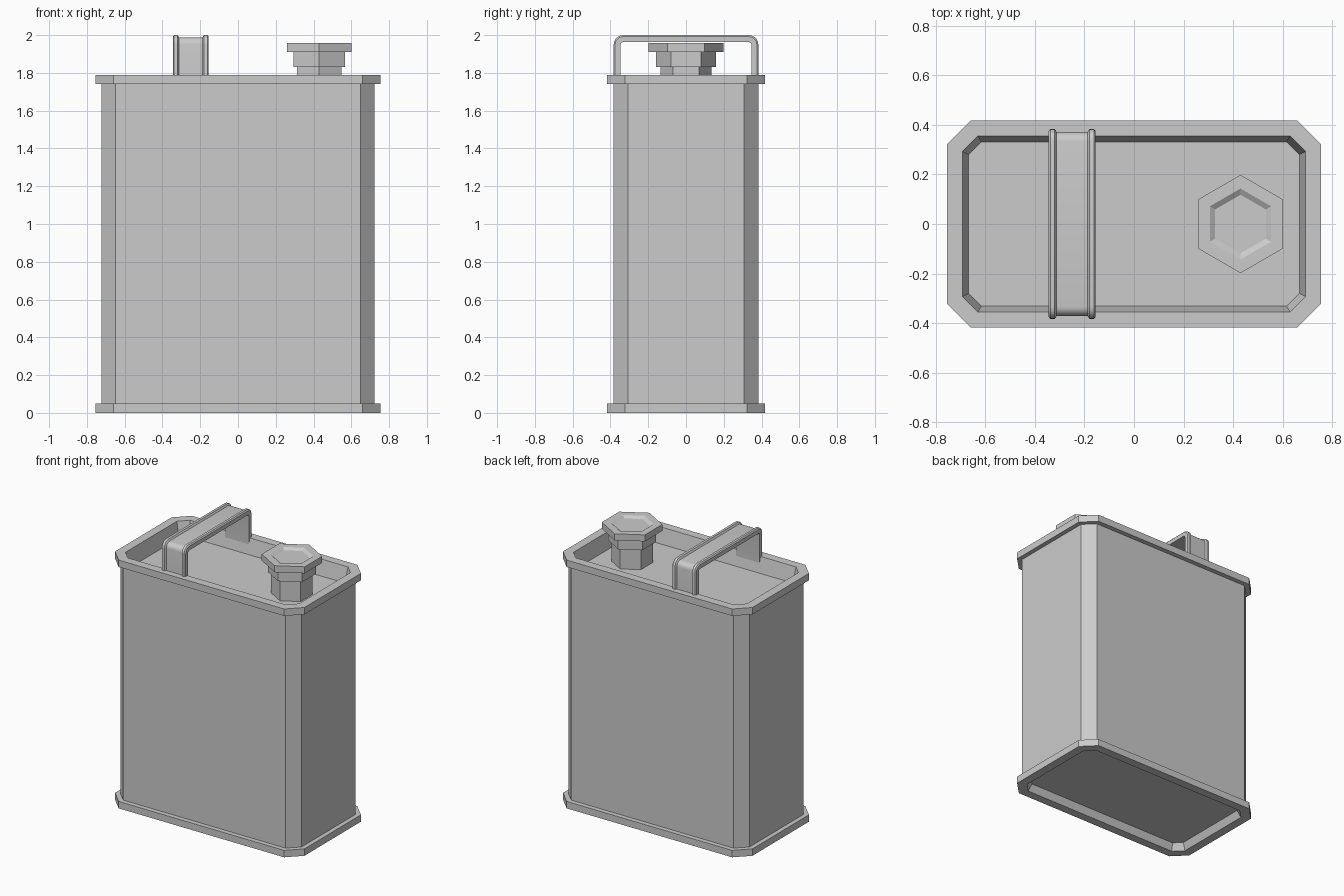
import bpy
import math
from mathutils import Vector

cube = bpy.data.objects.get("Cube")
if cube:
    bpy.data.objects.remove(cube, do_unlink=True)

grey = bpy.data.materials.new("plain_grey")
grey.use_nodes = True
grey.diffuse_color = (0.6, 0.6, 0.6, 1)
grey.node_tree.nodes["Principled BSDF"].inputs["Base Color"].default_value = (0.6, 0.6, 0.6, 1)


def loft(name, rings, cap_start=False, cap_end=False):
    """Skin a list of equal-length closed rings, optionally closing the ends."""
    n = len(rings[0])
    verts = [p for ring in rings for p in ring]
    faces = []
    for r in range(len(rings) - 1):
        for i in range(n):
            j = (i + 1) % n
            faces.append((r * n + i, r * n + j, (r + 1) * n + j, (r + 1) * n + i))
    if cap_start:
        faces.append(tuple(reversed(range(n))))
    if cap_end:
        faces.append(tuple(range(len(verts) - n, len(verts))))
    mesh = bpy.data.meshes.new(name)
    mesh.from_pydata(verts, [], faces)
    mesh.materials.append(grey)
    mesh.update()
    obj = bpy.data.objects.new(name, mesh)
    bpy.context.collection.objects.link(obj)
    return obj


def octagon(hx, hy, cut, z):
    """Rectangle with chamfered corners, counter-clockwise."""
    pts = []
    for sx, sy in ((1, 1), (-1, 1), (-1, -1), (1, -1)):
        corner = [(sx * hx, sy * (hy - cut), z), (sx * (hx - cut), sy * hy, z)]
        pts += corner if sx * sy > 0 else corner[::-1]
    return pts


def hexagon(radius, z, cx=0.43):
    """Hexagon with corners on the front and back."""
    angles = [math.radians(30 + 60 * i) for i in range(6)]
    return [(cx + radius * math.cos(a), radius * math.sin(a), z) for a in angles]


# Can body
SKIN = (0.723, 0.383, 0.075)
RIM = (0.755, 0.417, 0.095)
LIP = (0.692, 0.355, 0.062)
FLOOR = (0.668, 0.332, 0.052)
loft("can_body", [octagon(*SKIN, 0.03), octagon(*SKIN, 1.76)])

# Rims with recessed panels
loft("base_rim", [octagon(*FLOOR, 0.05), octagon(*LIP, 0), octagon(*RIM, 0),
                  octagon(*RIM, 0.05), octagon(*SKIN, 0.05)], cap_start=True)
loft("top_rim", [octagon(*SKIN, 1.74), octagon(*RIM, 1.74), octagon(*RIM, 1.79),
                 octagon(*LIP, 1.79), octagon(*FLOOR, 1.68)], cap_end=True)

# Filler neck and hexagonal cap with a dished top
loft("filler_neck", [hexagon(0.136, 1.68), hexagon(0.136, 1.83)], cap_end=True)
loft("cap_collar", [hexagon(0.158, 1.83), hexagon(0.158, 1.91)], True, True)
loft("cap_top", [hexagon(0.198, 1.91), hexagon(0.198, 1.957), hexagon(0.143, 1.957),
                 hexagon(0.118, 1.942)], True, True)

# Handle: a strap with raised edges swept over a rounded arch
half = [(0.095, 0.037), (0.095, 0.008), (0.088, 0), (0.07, 0), (0.062, 0.012)]
section = half + [(-x, d) for x, d in reversed(half)]
path = [(Vector((-0.383, 1.68)), Vector((-1, 0)))]
BEND, STEPS = 0.05, 5
for side in (-1, 1):
    centre = Vector((side * (0.383 - BEND), 2 - BEND))
    for i in range(STEPS + 1):
        start = math.pi if side < 0 else math.pi / 2
        a = start - i / STEPS * math.pi / 2
        out = Vector((math.cos(a), math.sin(a)))
        path.append((centre + out * BEND, out))
path.append((Vector((0.383, 1.68)), Vector((1, 0))))
rings = []
for point, out in path:
    ring = []
    for x, depth in section:
        p = point - out * depth
        ring.append((x - 0.25, p.x, p.y))
    rings.append(ring)
handle = loft("carry_handle", rings, True, True)

# Smooth the handle bends while keeping its edges crisp
bpy.ops.object.select_all(action='DESELECT')
handle.select_set(True)
bpy.context.view_layer.objects.active = handle
bpy.ops.object.mode_set(mode='EDIT')
bpy.ops.mesh.select_all(action='SELECT')
bpy.ops.mesh.normals_make_consistent(inside=False)
bpy.ops.object.mode_set(mode='OBJECT')
bpy.ops.object.shade_smooth_by_angle(angle=math.radians(30))
